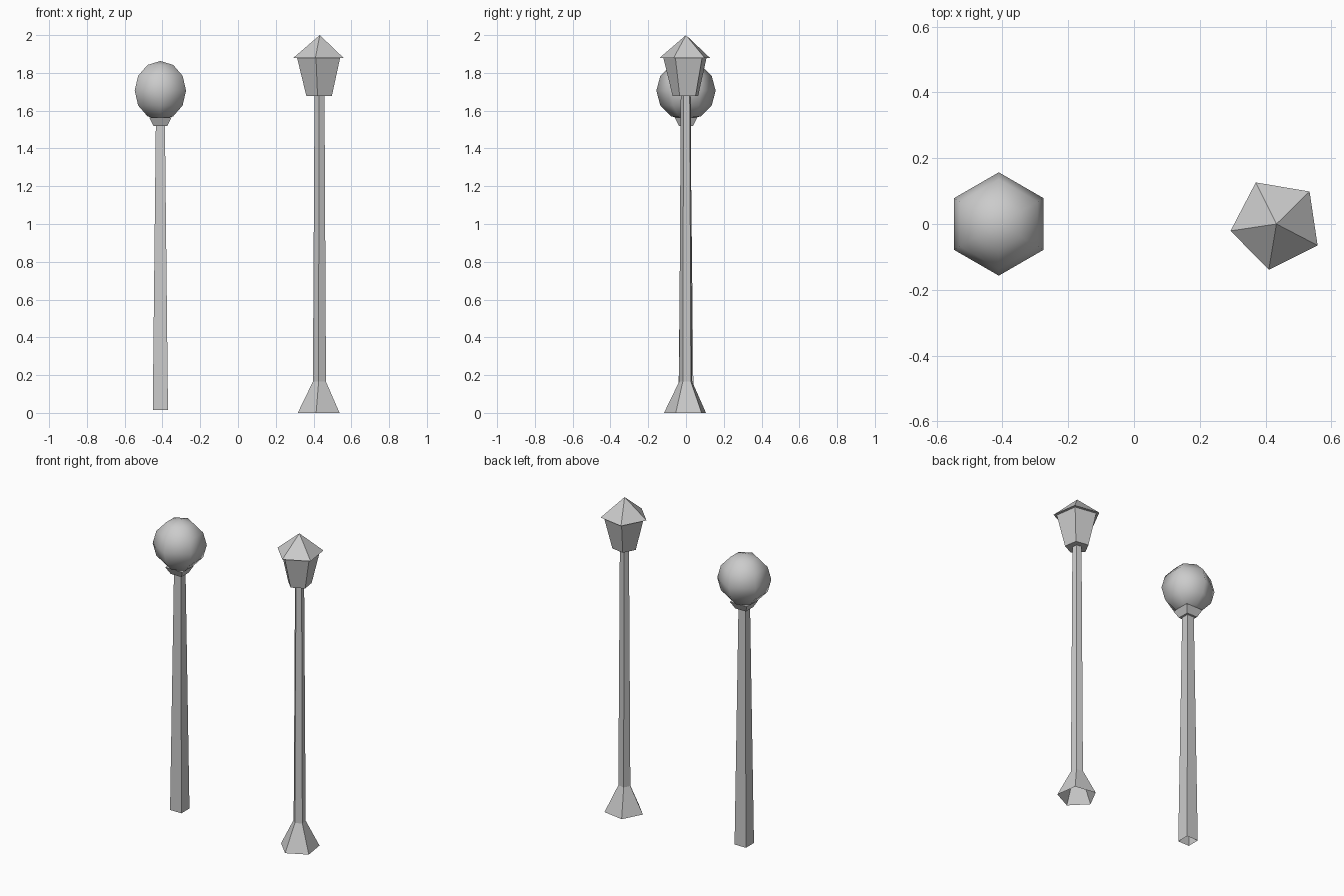
import bpy
import bmesh
from math import radians, cos, sin

cube = bpy.data.objects.get("Cube")
if cube:
    bpy.data.objects.remove(cube, do_unlink=True)

grey = bpy.data.materials.new("lamp grey")
grey.use_nodes = True
grey.diffuse_color = (0.6, 0.6, 0.6, 1)
grey.node_tree.nodes["Principled BSDF"].inputs["Base Color"].default_value = (0.6, 0.6, 0.6, 1)

GLOBE_X, LANTERN_X = -0.411, 0.433


def finish(name, bm, x, smooth=False):
    bmesh.ops.recalc_face_normals(bm, faces=bm.faces)
    mesh = bpy.data.meshes.new(name)
    bm.to_mesh(mesh)
    bm.free()
    mesh.materials.append(grey)
    for poly in mesh.polygons:
        poly.use_smooth = smooth
    obj = bpy.data.objects.new(name, mesh)
    obj.location.x = x
    bpy.context.collection.objects.link(obj)
    return obj


def lathe(name, x, profile, sides, turn, cap_bottom=False, cap_top=False):
    """Faceted stack of rings; profile is (corner radius, height), radius 0 is an apex."""
    bm = bmesh.new()
    rings = []
    for r, z in profile:
        if r == 0:
            rings.append([bm.verts.new((0, 0, z))] * sides)
            continue
        angles = [radians(turn + 360 * i / sides) for i in range(sides)]
        rings.append([bm.verts.new((r * cos(a), r * sin(a), z)) for a in angles])
    for low, high in zip(rings, rings[1:]):
        for i in range(sides):
            j = (i + 1) % sides
            corners = [low[i], low[j], high[j], high[i]]
            bm.faces.new(list(dict.fromkeys(corners)))
    if cap_bottom:
        bm.faces.new(rings[0])
    if cap_top:
        bm.faces.new(rings[-1])
    return finish(name, bm, x)


# Globe lamp: tapered square post, flared collar and six-sided smooth globe
lathe("globe_post", GLOBE_X, [(0.057, 0.015), (0.034, 1.53)], 4, 45)
lathe("globe_collar", GLOBE_X, [(0.053, 1.52), (0.085, 1.565)], 4, 45, True, True)

bm = bmesh.new()
bmesh.ops.create_uvsphere(bm, u_segments=6, v_segments=6, radius=0.157)
globe = finish("globe", bm, GLOBE_X, smooth=True)
globe.location.z = 1.706

# Lantern lamp: five-sided flared foot and post, tapered lantern and pointed roof
TURN = 44.5
lathe("lantern_post", LANTERN_X,
      [(0.118, 0), (0.037, 0.165), (0.028, 1.69)], 5, TURN)
lathe("lantern_body", LANTERN_X,
      [(0.072, 1.678), (0.122, 1.882)], 5, TURN, True, True)
lathe("lantern_roof", LANTERN_X,
      [(0.141, 1.88), (0, 2.0)], 5, TURN, True)
